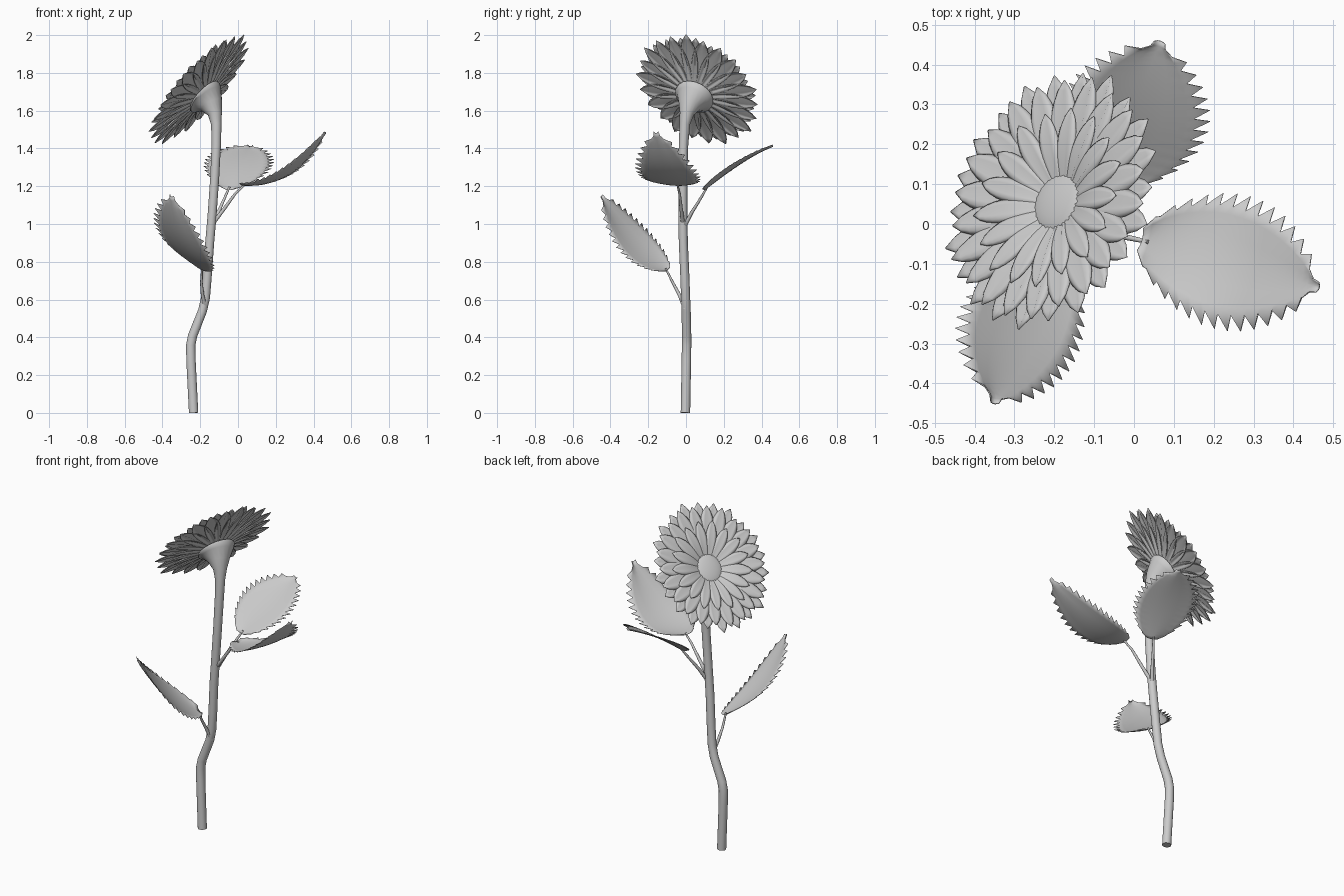
import bpy, bmesh, math
from mathutils import Vector, Matrix

if "Cube" in bpy.data.objects:
    bpy.data.objects.remove(bpy.data.objects["Cube"])

FACE = Vector((-0.69, 0.335, 0.64)).normalized()      # direction the flower looks
HEAD = (Matrix.Translation((-0.175, 0.046, 1.682)) @ FACE.to_track_quat('Z', 'Y').to_matrix().to_4x4()
        @ Matrix.Diagonal((0.95, 1.05, 1, 1)))


def smooth(ob, angle=50):
    bpy.ops.object.select_all(action='DESELECT')
    ob.select_set(True)
    bpy.context.view_layer.objects.active = ob
    bpy.ops.object.shade_smooth_by_angle(angle=math.radians(angle))


def add_mesh(name, bm, angle=50):
    me = bpy.data.meshes.new(name)
    bm.to_mesh(me)
    bm.free()
    ob = bpy.data.objects.new(name, me)
    bpy.context.collection.objects.link(ob)
    smooth(ob, angle)
    return ob


def tube(name, pts, sides=4):
    """Tapered tube through (x, y, z, radius) points."""
    cu = bpy.data.curves.new(name, 'CURVE')
    cu.dimensions = '3D'
    cu.bevel_depth = 1.0
    cu.bevel_resolution = sides
    cu.use_fill_caps = True
    sp = cu.splines.new('POLY')
    sp.points.add(len(pts) - 1)
    for p, (x, y, z, r) in zip(sp.points, pts):
        p.co = (x, y, z, 1)
        p.radius = r
    ob = bpy.data.objects.new(name, cu)
    bpy.context.collection.objects.link(ob)
    bpy.ops.object.select_all(action='DESELECT')
    ob.select_set(True)
    bpy.context.view_layer.objects.active = ob
    bpy.ops.object.convert(target='MESH')
    smooth(bpy.context.view_layer.objects.active)


def grid(bm, rows):
    """Skin a list of equal-length rows of points."""
    vs = [[bm.verts.new(p) for p in row] for row in rows]
    for a, b in zip(vs, vs[1:]):
        for i in range(len(a) - 1):
            bm.faces.new((a[i], b[i], b[i + 1], a[i + 1]))


def bezier(a, m, b, t):
    """Quadratic curve that passes through m halfway."""
    c = 2 * m - (a + b) / 2
    return a * (1 - t) ** 2 + c * 2 * t * (1 - t) + b * t * t


def leaf(name, base, mid, tip, side, half=0.135, teeth=14, fold=0.01):
    base, mid, tip = Vector(base), Vector(mid), Vector(tip)
    side = Vector(side).normalized()
    up = side.cross(tip - base).normalized()
    if up.z < 0:
        up = -up
    along = (tip - base).normalized()
    n = teeth * 2
    rows = []
    for k in range(n + 1):
        t = k / n
        w = half * math.sin(math.pi * min(t + 0.02, 0.99) ** 0.9) ** 0.66
        c = bezier(base, mid, tip, t)
        row = []
        for u in (-1, -0.85, -0.45, 0, 0.45, 0.85, 1):
            p = c + side * (u * w) + up * (fold * u * u)
            if abs(u) == 1 and k % 2 and t < 0.95:      # saw tooth leaning to the tip
                s = math.sin(math.pi * t) ** 0.5
                p += side * (u * 0.038 * s) + along * 0.022 * s
            row.append(p)
        rows.append(row)
    bm = bmesh.new()
    grid(bm, rows)
    ob = add_mesh(name, bm)
    m = ob.modifiers.new("thickness", 'SOLIDIFY')
    m.thickness = 0.003
    m.offset = 0


def petal_ring(name, count, r0, r1, z0, z1, half, phase):
    bm = bmesh.new()
    n = 10
    for i in range(count):
        a = 2 * math.pi * (i + phase) / count
        rr = r1 * (1 + 0.025 * math.sin(i * 2.4))
        rot = HEAD @ Matrix.Rotation(a, 4, 'Z')
        rows = []
        for k in range(n + 1):
            t = k / n
            w = half * (0.35 + 0.65 * math.sin(math.pi * min(t / 1.3, 1))) * (1 - t ** 5) ** 0.7 + 0.001
            z = z0 + (z1 - z0) * t + 0.01 * math.sin(math.pi * t)
            # two lengthwise ridges with a groove between
            row = [rot @ Vector((r0 + (rr - r0) * t, u * w, z + h * w)) for u, h in
                   ((-1, -0.14), (-0.75, 0.04), (-0.45, 0.15), (0, -0.08), (0.45, 0.15), (0.75, 0.04), (1, -0.14))]
            rows.append(row)
        grid(bm, rows)
    ob = add_mesh(name, bm, 60)
    m = ob.modifiers.new("thickness", 'SOLIDIFY')
    m.thickness = 0.004
    m.offset = 0


# stem flaring into the cup under the flower
tube("stem", [(-0.235, -0.003, 0, .025), (-0.249, 0.002, 0.28, .025), (-0.25, 0.003, 0.36, .025),
              (-0.24, 0.003, 0.41, .025), (-0.188, 0.001, 0.54, .024), (-0.172, -0.002, 0.61, .024),
              (-0.163, -0.006, 0.72, .024), (-0.15, -0.014, 0.9, .024), (-0.137, -0.017, 1.05, .024),
              (-0.123, -0.017, 1.25, .024), (-0.115, -0.013, 1.42, .025), (-0.115, -0.006, 1.53, .028),
              (-0.122, 0.004, 1.585, .038), (-0.14, 0.018, 1.63, .062), (-0.162, 0.036, 1.66, .092),
              (-0.171, 0.041, 1.669, .106), (-0.178, 0.0445, 1.6755, .107)], 7)

# petals in overlapping layers
petal_ring("outer_petals", 22, 0.05, 0.355, 0.000, 0.046, 0.048, 0)
petal_ring("middle_petals", 22, 0.05, 0.332, 0.010, 0.058, 0.046, 0.5)
petal_ring("inner_petals", 17, 0.05, 0.245, 0.018, 0.062, 0.032, 0.2)

# domed flower centre
bm = bmesh.new()
bmesh.ops.create_uvsphere(bm, u_segments=32, v_segments=16, radius=1,
                          matrix=HEAD @ Matrix.Translation((0, 0, 0.018)) @ Matrix.Diagonal((0.085, 0.085, 0.022, 1)))
add_mesh("flower_centre", bm)

# leaf stalks
tube("right_stalk", [(-0.135, -0.016, 1.0, .011), (-0.07, -0.026, 1.085, .009),
                     (-0.015, -0.034, 1.16, .007), (0.035, -0.045, 1.207, .005)])
tube("back_stalk", [(-0.138, -0.012, 0.98, .011), (-0.105, 0.03, 1.06, .009),
                    (-0.07, 0.08, 1.14, .007), (-0.045, 0.112, 1.195, .005)])
tube("front_stalk", [(-0.172, -0.005, 0.55, .011), (-0.188, -0.035, 0.625, .009),
                     (-0.194, -0.07, 0.69, .007), (-0.19, -0.108, 0.765, .005)])

# serrated leaves
leaf("right_leaf", (0.02, -0.04, 1.205), (0.25, -0.098, 1.262), (0.465, -0.16, 1.48), (0.26, 0.95, -0.03))
leaf("back_leaf", (-0.05, 0.1, 1.18), (0.005, 0.28, 1.315), (0.065, 0.46, 1.41), (0.96, -0.26, -0.09), 0.15)
leaf("front_leaf", (-0.19, -0.1, 0.755), (-0.297, -0.28, 0.905), (-0.355, -0.45, 1.145), (0.87, -0.42, -0.40))
